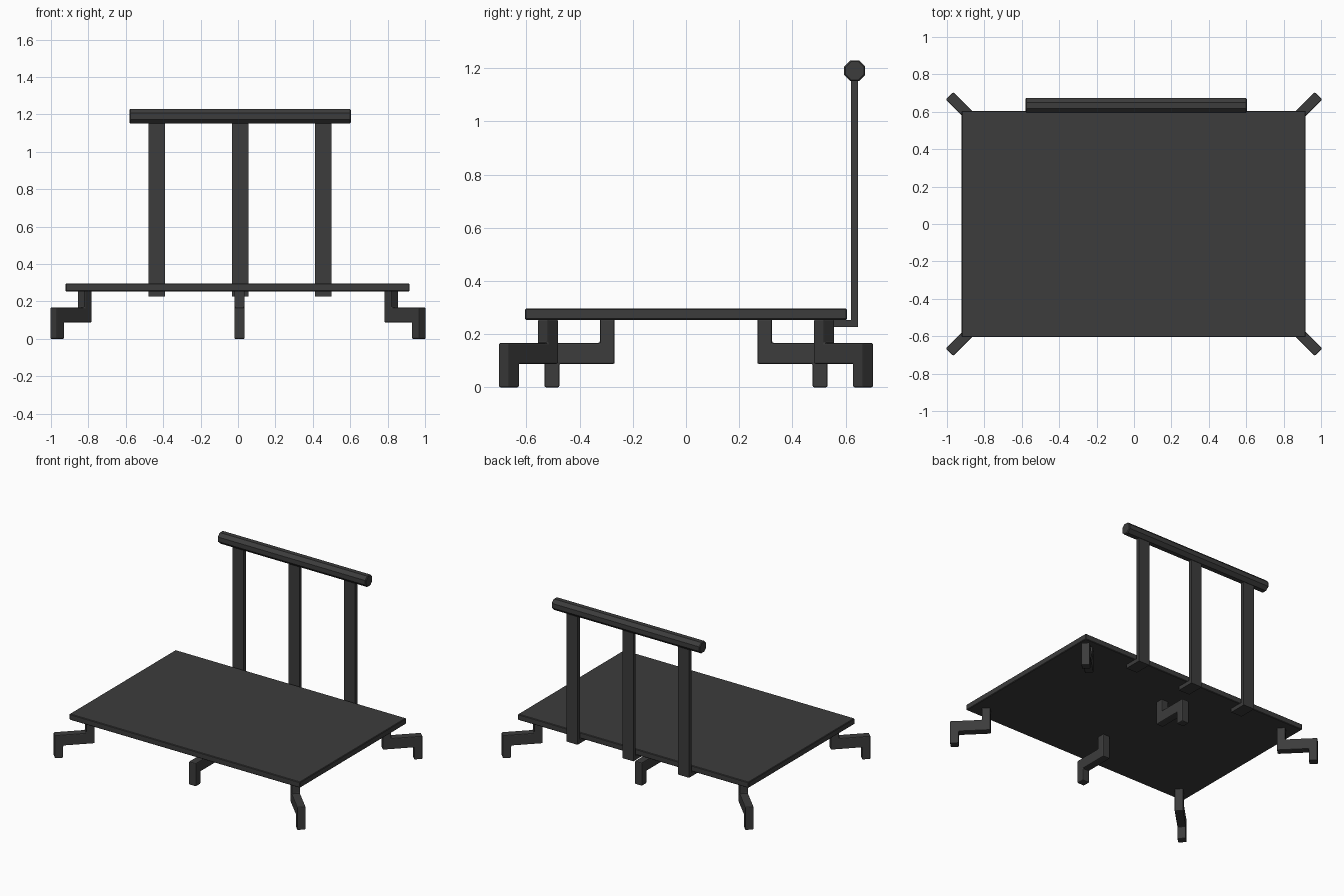
import bpy, bmesh
from math import pi, atan2
from mathutils import Matrix

if "Cube" in bpy.data.objects:
    bpy.data.objects.remove(bpy.data.objects["Cube"])

dark = bpy.data.materials.new("dark_metal")
dark.diffuse_color = (0.045, 0.045, 0.045, 1)
dark.use_nodes = True
dark.node_tree.nodes["Principled BSDF"].inputs["Base Color"].default_value = dark.diffuse_color


def finish(name, bm, bevel=0.0, segments=1):
    bmesh.ops.recalc_face_normals(bm, faces=bm.faces)
    me = bpy.data.meshes.new(name)
    bm.to_mesh(me)
    bm.free()
    me.materials.append(dark)
    ob = bpy.data.objects.new(name, me)
    bpy.context.collection.objects.link(ob)
    if bevel:
        mod = ob.modifiers.new("soft_edges", 'BEVEL')
        mod.width, mod.segments = bevel, segments
        mod.limit_method, mod.angle_limit = 'ANGLE', 0.9
    return ob


def extrude_profile(name, points, width, bevel=0.0):
    """Profile in local x/z, extruded along local y and centred on it."""
    bm = bmesh.new()
    face = bm.faces.new([bm.verts.new((x, -width / 2, z)) for x, z in points])
    new = bmesh.ops.extrude_face_region(bm, geom=[face])["geom"]
    bmesh.ops.translate(bm, vec=(0, width, 0),
                        verts=[v for v in new if isinstance(v, bmesh.types.BMVert)])
    return finish(name, bm, bevel, 2)


# Flat deck
bm = bmesh.new()
bmesh.ops.create_cube(bm, size=1)
bmesh.ops.scale(bm, vec=(1.84, 1.21, 0.042), verts=bm.verts)
deck = finish("deck", bm, 0.004)
deck.location = (-0.002, 0, 0.275)

# Stepped legs: foot outward, post under the deck
h, t = 0.132, 0.056
leg_profile = [(h, 0), (h, 0.167), (-h + t, 0.167), (-h + t, 0.256),
               (-h, 0.256), (-h, 0.088), (h - t, 0.088), (h - t, 0)]
legs = [("corner_leg", sx * 0.893, sy * 0.592, atan2(sy, sx))
        for sx in (-1, 1) for sy in (-1, 1)]
legs += [("middle_leg", 0.008, s * 0.4, s * pi / 2) for s in (-1, 1)]
for name, x, y, angle in legs:
    leg = extrude_profile(name, leg_profile, t, 0.006)
    leg.location = (x, y, 0)
    leg.rotation_euler.z = angle

# Handle uprights with a tab bent under the deck
upright_profile = [(0.52, 0.226), (0.647, 0.226), (0.647, 1.18),
                   (0.621, 1.18), (0.621, 0.254), (0.52, 0.254)]
for x in (-0.434, 0.011, 0.456):
    post = extrude_profile("handle_upright", upright_profile, 0.088)
    post.rotation_euler.z = pi / 2
    post.location.x = x

# Eight-sided push bar
bm = bmesh.new()
bmesh.ops.create_cone(bm, cap_ends=True, segments=8, radius1=0.0425,
                      radius2=0.0425, depth=1.184,
                      matrix=Matrix.Rotation(pi / 2, 4, 'Y') @ Matrix.Rotation(pi / 8, 4, 'Z'))
bar = finish("push_bar", bm, 0.005)
bar.location = (0.011, 0.634, 1.19)
